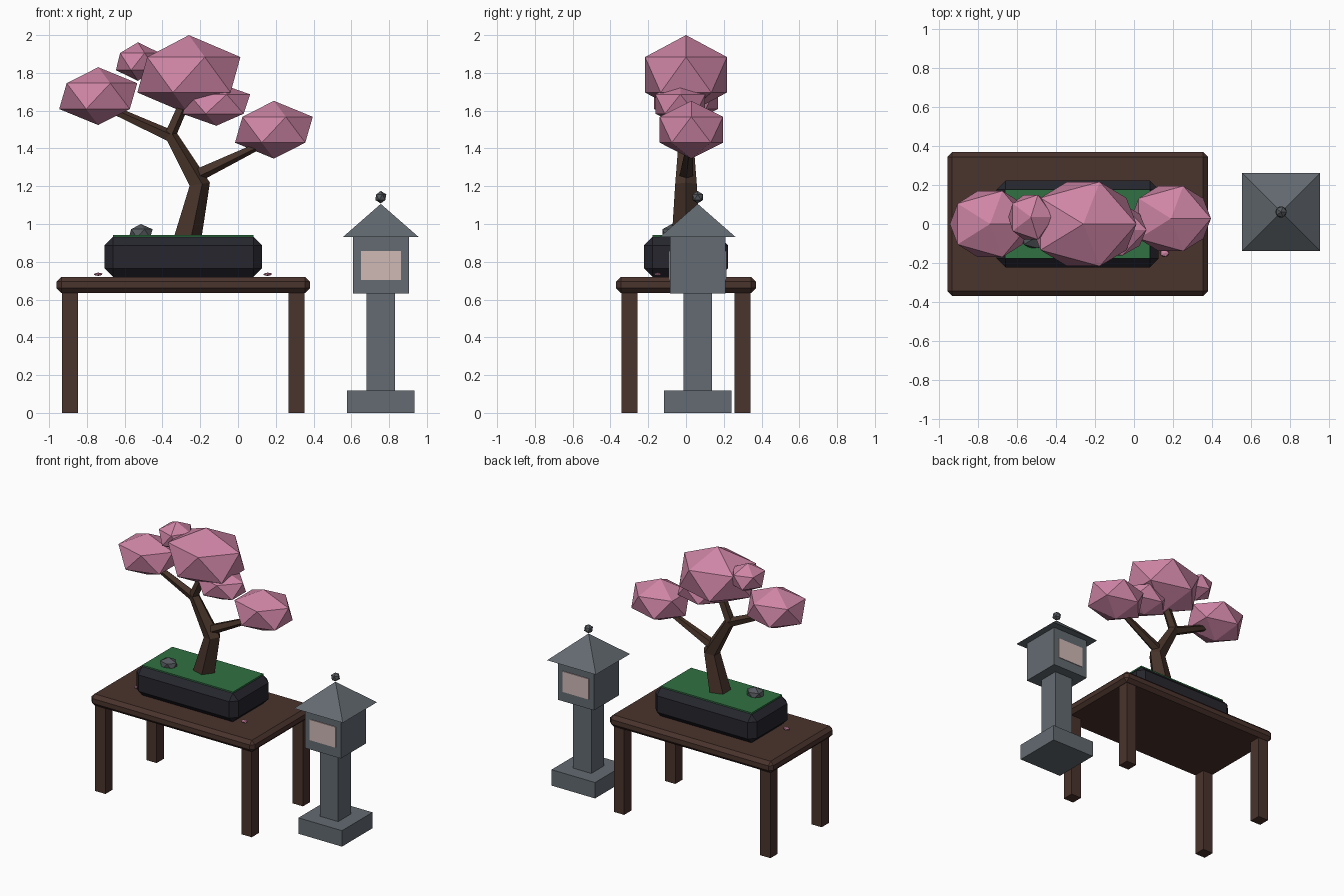
import bpy, bmesh, math
from mathutils import Vector, Matrix

if "Cube" in bpy.data.objects:
    bpy.data.objects.remove(bpy.data.objects["Cube"], do_unlink=True)


def material(name, rgb):
    m = bpy.data.materials.new(name)
    m.use_nodes = True
    color = (*rgb, 1)
    m.diffuse_color = color
    m.node_tree.nodes["Principled BSDF"].inputs["Base Color"].default_value = color
    return m


WOOD = material("dark wood", (0.068, 0.033, 0.025))
BARK = material("bark brown", (0.062, 0.033, 0.022))
POT = material("glazed charcoal", (0.019, 0.019, 0.027))
MOSS = material("moss green", (0.03, 0.165, 0.055))
PINK = material("blossom pink", (0.62, 0.235, 0.38))
STONE = material("lantern grey", (0.125, 0.145, 0.165))
ROCK = material("rock grey", (0.09, 0.1, 0.11))
PAPER = material("paper window", (0.63, 0.49, 0.47))


def finish(name, bm, mat, loc=(0, 0, 0)):
    bmesh.ops.recalc_face_normals(bm, faces=bm.faces)
    mesh = bpy.data.meshes.new(name)
    bm.to_mesh(mesh)
    bm.free()
    mesh.materials.append(mat)
    ob = bpy.data.objects.new(name, mesh)
    ob.location = loc
    bpy.context.collection.objects.link(ob)
    return ob


def box(name, center, size, z0, z1, mat, bevel=0):
    bm = bmesh.new()
    bmesh.ops.create_cube(bm, size=1)
    bmesh.ops.scale(bm, vec=(size[0], size[1], z1 - z0), verts=bm.verts)
    ob = finish(name, bm, mat, (center[0], center[1], (z0 + z1) / 2))
    if bevel:
        mod = ob.modifiers.new("chamfer", "BEVEL")
        mod.width = bevel
        mod.segments = 1
    return ob


def gem(name, loc, scale, mat):
    bm = bmesh.new()
    bmesh.ops.create_icosphere(bm, subdivisions=1, radius=1)
    bmesh.ops.scale(bm, vec=scale, verts=bm.verts)
    return finish(name, bm, mat, loc)


def limb(name, path, mat, sides=5):
    """Tapered faceted tube through (x, y, z, radius) points."""
    bm = bmesh.new()
    pts = [Vector(p[:3]) for p in path]
    rings = []
    for i, p in enumerate(path):
        tangent = pts[min(i + 1, len(pts) - 1)] - pts[max(i - 1, 0)]
        turn = Vector((0, 0, 1)).rotation_difference(tangent)
        ring = []
        for k in range(sides):
            a = math.tau * k / sides
            offset = Vector((math.cos(a), math.sin(a), 0)) * p[3]
            ring.append(bm.verts.new(pts[i] + turn @ offset))
        rings.append(ring)
    for low, high in zip(rings, rings[1:]):
        for k in range(sides):
            n = (k + 1) % sides
            bm.faces.new((low[k], low[n], high[n], high[k]))
    bm.faces.new(rings[0])
    bm.faces.new(rings[-1])
    return finish(name, bm, mat)


# Table
CX = -0.29
box("table_top", (CX, 0), (1.34, 0.74), 0.635, 0.72, WOOD, 0.025)
for x, side in ((-1, "right"), (1, "left")):
    for y, end in ((-1, "front"), (1, "back")):
        box(f"table_leg_{end}_{side}", (CX + x * 0.6, y * 0.3), (0.085, 0.085), 0, 0.645, WOOD)

# Planter
box("planter", (CX, 0), (0.833, 0.445), 0.72, 0.932, POT, 0.045)
box("moss", (CX, 0), (0.746, 0.355), 0.9, 0.942, MOSS)
gem("moss_rock", (-0.515, -0.075, 0.95), (0.07, 0.058, 0.05), ROCK)

# Tree
limb("trunk", [(-0.275, 0, 0.92, 0.08), (-0.208, 0, 1.21, 0.06),
               (-0.36, 0, 1.475, 0.038), (-0.27, 0, 1.68, 0.03)], BARK)
limb("right_branch", [(-0.35, 0, 1.46, 0.035), (-0.7, 0, 1.62, 0.022)], BARK)
limb("left_branch", [(-0.225, 0, 1.255, 0.038), (0.12, 0.02, 1.42, 0.02)], BARK)
for name, loc, scale in (
    ("crown_blossom", (-0.26, 0, 1.79), (0.305, 0.255, 0.21)),
    ("right_blossom", (-0.74, 0, 1.677), (0.231, 0.2, 0.153)),
    ("left_blossom", (0.19, 0.028, 1.499), (0.23, 0.197, 0.153)),
    ("top_blossom", (-0.53, 0.035, 1.86), (0.13, 0.135, 0.102)),
    ("lower_blossom", (-0.115, -0.03, 1.635), (0.2, 0.155, 0.115)),
):
    gem(name, loc, scale, PINK)

# Fallen petals
for i, (x, y) in enumerate(((-0.74, -0.12), (0.157, -0.15))):
    gem(f"fallen_petal_{i + 1}", (x, y, 0.734), (0.026, 0.02, 0.009), PINK)

# Stone lantern
LX, LY = 0.756, 0.062
box("lantern_base", (LX, LY), (0.357, 0.357), 0, 0.118, STONE)
box("lantern_pillar", (LX, LY), (0.15, 0.15), 0.11, 0.64, STONE)
box("lantern_house", (LX, LY), (0.296, 0.296), 0.633, 0.932, STONE)
for s, end in ((-1, "front"), (1, "back")):
    box(f"lantern_window_{end}", (LX, LY + s * 0.149), (0.212, 0.008), 0.704, 0.857, PAPER)
roof = bmesh.new()
bmesh.ops.create_cone(roof, cap_ends=True, segments=4, radius1=0.2 * math.sqrt(2), radius2=0,
                      depth=0.175, matrix=Matrix.Rotation(math.pi / 4, 4, "Z"))
finish("lantern_roof", roof, STONE, (LX, LY, 1.019))
gem("lantern_finial", (LX, LY, 1.142), (0.033, 0.033, 0.033), ROCK)
